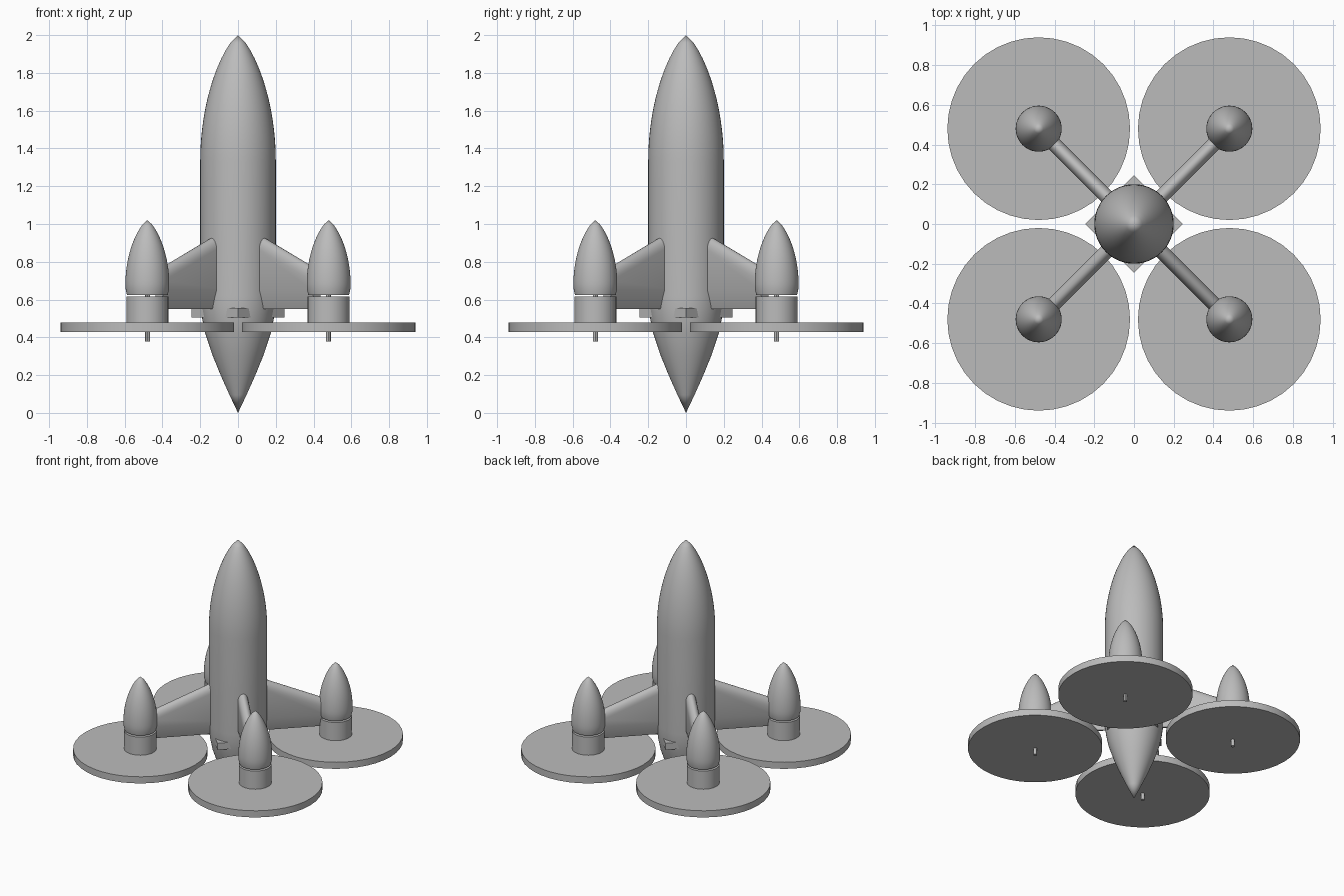
import bpy, bmesh, math
from mathutils import Matrix

cube = bpy.data.objects.get("Cube")
if cube:
    bpy.data.objects.remove(cube)

grey = bpy.data.materials.new("mid_grey")
grey.use_nodes = True
colour = (0.5, 0.5, 0.5, 1)
grey.diffuse_color = colour
grey.node_tree.nodes["Principled BSDF"].inputs["Base Color"].default_value = colour


def finish(name, bm, smooth=True):
    bmesh.ops.recalc_face_normals(bm, faces=bm.faces)
    mesh = bpy.data.meshes.new(name)
    bm.to_mesh(mesh)
    bm.free()
    mesh.materials.append(grey)
    ob = bpy.data.objects.new(name, mesh)
    bpy.context.collection.objects.link(ob)
    if smooth:
        bpy.ops.object.select_all(action="DESELECT")
        ob.select_set(True)
        bpy.context.view_layer.objects.active = ob
        bpy.ops.object.shade_smooth_by_angle(angle=math.radians(30))
    return ob


def lathe(name, profile, x=0, y=0, sides=48):
    """Spin a (radius, height) profile about a vertical axis."""
    bm = bmesh.new()
    verts = [bm.verts.new((r, 0, z)) for r, z in profile]
    edges = [bm.edges.new(pair) for pair in zip(verts, verts[1:])]
    bmesh.ops.spin(bm, geom=verts + edges, cent=(0, 0, 0), axis=(0, 0, 1),
                   angle=math.tau, steps=sides)
    bmesh.ops.remove_doubles(bm, verts=bm.verts, dist=0.0005)
    bmesh.ops.translate(bm, verts=bm.verts, vec=(x, y, 0))
    return finish(name, bm)


def nose(radius, base, tip, steps=16):
    """Rounded ogive from base to tip."""
    return [(radius * (1 - (i / steps) ** 2) ** 0.75, base + (tip - base) * i / steps)
            for i in range(steps + 1)]


def drum(name, radius, low, high, x, y, sides=40):
    return lathe(name, [(0, low), (radius, low), (radius, high), (0, high)], x, y, sides)


# Fuselage with tail cone and ogive nose
lathe("fuselage", [(0, 0), (0.045, 0.095), (0.09, 0.195), (0.135, 0.305), (0.175, 0.425),
                   (0.19, 0.5), (0.198, 0.56), (0.2, 0.62)] + nose(0.2, 1.33, 2.0))

# Square collar whose corners poke through the hull
bm = bmesh.new()
bmesh.ops.create_cone(bm, cap_ends=True, segments=4, radius1=0.245, radius2=0.245,
                      depth=0.05, matrix=Matrix.Translation((0, 0, 0.53)))
finish("square_collar", bm, smooth=False)


def wing(name, angle):
    """Tapered strut, rounded on top and thin along the lower edge."""
    half = [(0.006, 0), (0.036, 0.1)]
    round_top = [(0.036 * math.cos(a), 0.06 * math.sin(a) - 0.06)
                 for a in (math.pi / 2 * i / 6 for i in range(6))]
    bm = bmesh.new()
    ends = []
    for r, top in ((0.1, 0.967), (0.59, 0.76)):
        side = [(t, 0.55 + z) for t, z in half] + [(t, top + z) for t, z in round_top]
        loop = side + [(0, top)] + [(-t, z) for t, z in reversed(side)]
        ends.append([bm.verts.new((r, t, z)) for t, z in loop])
    for end in ends:
        bm.faces.new(end)
    a, b = ends
    for i in range(len(a)):
        bm.faces.new((a[i - 1], a[i], b[i], b[i - 1]))
    bmesh.ops.rotate(bm, verts=bm.verts, matrix=Matrix.Rotation(angle, 3, "Z"))
    finish(name, bm)


# Four struts, each carrying a motor pod and a rotor disc
for fb, sy in (("front", -1), ("back", 1)):
    for lr, sx in (("left", 1), ("right", -1)):
        tag = f"{fb}_{lr}"
        x, y = 0.48 * sx, 0.48 * sy
        wing(f"{tag}_wing", math.atan2(sy, sx))
        lathe(f"{tag}_pod", [(0, 0.625), (0.108, 0.625), (0.114, 0.65)]
              + nose(0.116, 0.68, 1.02), x, y)
        drum(f"{tag}_motor", 0.111, 0.475, 0.615, x, y)
        drum(f"{tag}_rotor_disc", 0.46, 0.428, 0.478, x, y)
        drum(f"{tag}_shaft", 0.013, 0.378, 0.64, x, y, 12)
